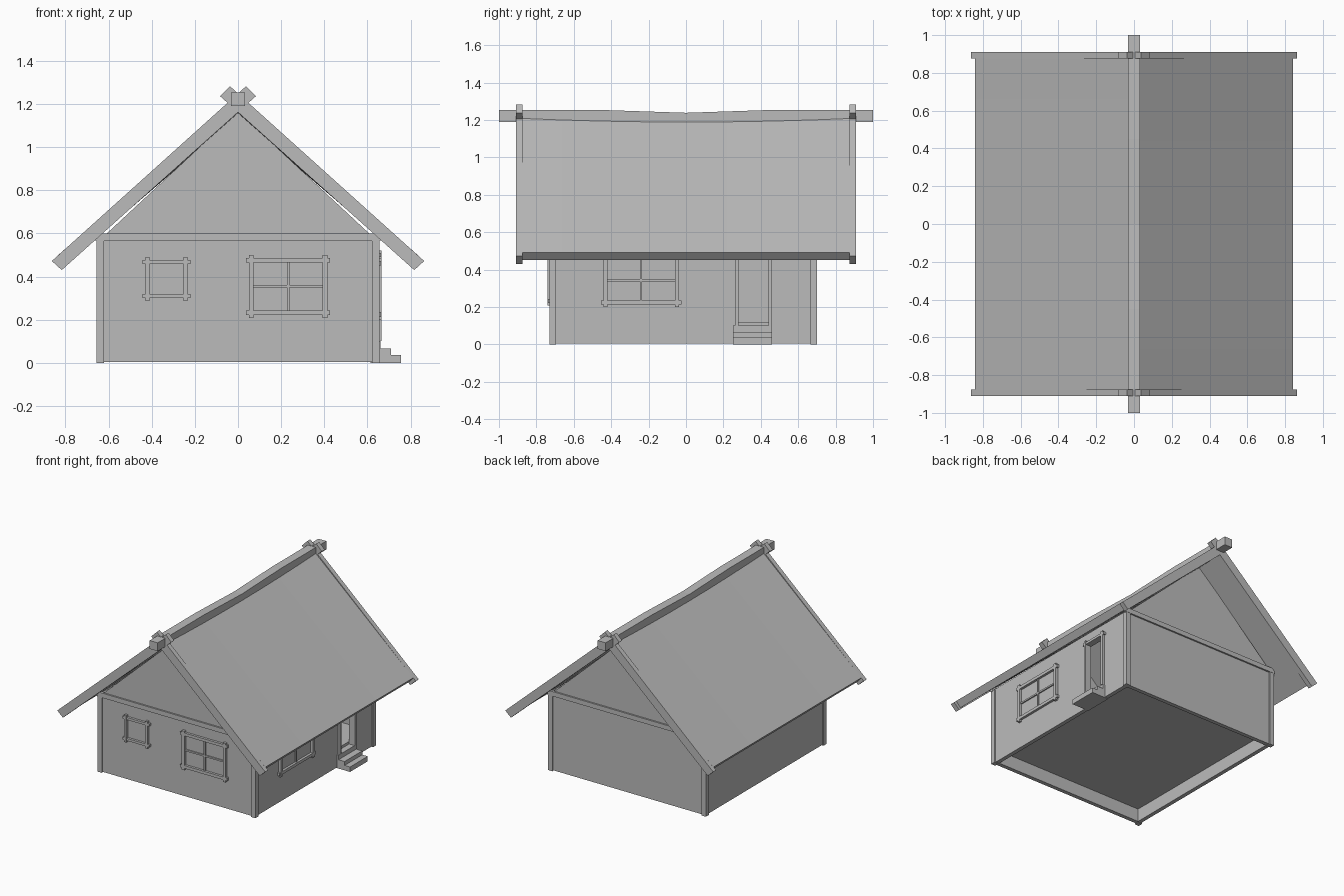
import bpy, bmesh
from mathutils import Vector

cube = bpy.data.objects.get("Cube")
if cube:
    bpy.data.objects.remove(cube, do_unlink=True)

grey = bpy.data.materials.new("plain grey")
grey.use_nodes = True
grey.diffuse_color = (0.5, 0.5, 0.5, 1)
grey.node_tree.nodes["Principled BSDF"].inputs["Base Color"].default_value = (0.5, 0.5, 0.5, 1)


def finish(name, bm):
    bmesh.ops.recalc_face_normals(bm, faces=bm.faces)
    mesh = bpy.data.meshes.new(name)
    bm.to_mesh(mesh)
    bm.free()
    mesh.materials.append(grey)
    obj = bpy.data.objects.new(name, mesh)
    bpy.context.collection.objects.link(obj)
    return obj


def loft(name, rings):
    """Skin a closed solid through rings of equal length."""
    bm = bmesh.new()
    loops = [[bm.verts.new(p) for p in ring] for ring in rings]
    n = len(loops[0])
    for a, b in zip(loops, loops[1:]):
        for i in range(n):
            j = (i + 1) % n
            bm.faces.new((a[i], a[j], b[j], b[i]))
    bm.faces.new(loops[0])
    bm.faces.new(loops[-1])
    return finish(name, bm)


def prism(name, profile, lo, hi, axis="y"):
    """Extrude an upright profile along x or y."""
    def place(u, z, t):
        return Vector((u, t, z)) if axis == "y" else Vector((t, u, z))
    return loft(name, [[place(u, z, t) for u, z in profile] for t in (lo, hi)])


def box(name, x, y, z):
    return prism(name, [(x[0], z[0]), (x[1], z[0]), (x[1], z[1]), (x[0], z[1])], *y)


# Body dimensions
WX, Y0, Y1, TOP, T = 0.645, -0.72, 0.69, 0.58, 0.03
D0, D1, DTOP, FLOOR = 0.28, 0.44, 0.49, 0.10

# Walls and floor
box("front_wall", (-WX, WX), (Y0, Y0 + T), (0.004, TOP))
box("back_wall", (-WX, WX), (Y1 - T, Y1), (0.004, TOP))
box("right_wall", (-WX, -WX + T), (Y0 + T, Y1 - T), (0.004, TOP))
prism("left_wall_with_doorway",
      [(Y0 + T, 0.004), (D0, 0.004), (D0, DTOP), (D1, DTOP), (D1, 0.004),
       (Y1 - T, 0.004), (Y1 - T, TOP), (Y0 + T, TOP)], WX - T, WX, "x")
box("floor", (-WX + T, WX - T), (Y0 + T, Y1 - T), (FLOOR, FLOOR + 0.02))

# Corner posts
for sx in (-1, 1):
    for end, y in (("front", (Y0 - 0.01, Y0 + 0.025)), ("back", (Y1 - 0.025, Y1 + 0.01))):
        side = "left" if sx > 0 else "right"
        box(f"{end}_{side}_post", sorted((sx * 0.62, sx * 0.655)), y, (0, 0.57))

# Gables and tie beams
for end, y, out in (("front", Y0, -1), ("back", Y1, 1)):
    prism(f"{end}_gable", [(-0.64, 0.57), (0.64, 0.57), (0, 1.165)],
          *sorted((y, y - out * T)))
    box(f"{end}_tie_beam", (-0.66, 0.66), sorted((y - out * 0.01, y + out * 0.012)), (0.565, 0.60))

# Sagging roof slopes
SLOPE, APEX, EAVE = 0.885, 1.237, 0.843
for sx, side in ((1, "left"), (-1, "right")):
    rings = []
    for i in range(-4, 5):
        y = 0.88 * i / 4
        sag = 0.02 * (1 - (i / 4) ** 2)
        low = APEX - SLOPE * EAVE
        section = [(0, APEX - sag), (EAVE, low), (EAVE - 0.036, low - 0.041),
                   (0, APEX - 0.073 - sag)]
        rings.append([Vector((sx * x, y, z)) for x, z in section])
    loft(f"{side}_roof_slope", rings)

# Crossed barge boards at both ends
board = [(-0.083, 1.236), (-0.037, 1.282), (0.863, 0.472), (0.817, 0.43)]
for end, y in (("front", (-0.91, -0.875)), ("back", (0.875, 0.91))):
    for sx, side in ((1, "left"), (-1, "right")):
        prism(f"{end}_{side}_barge_board", [(sx * x, z) for x, z in board], *y)

# Ridge beam with a dip in the middle
rings = []
for y, dip in ((-1, 0), (-0.45, 0), (0, 0.015), (0.45, 0), (1, 0)):
    rings.append([Vector((x, y, z - dip)) for x, z in
                  ((-0.033, 1.19), (0.033, 1.19), (0.033, 1.253), (-0.033, 1.253))])
loft("ridge_beam", rings)


def on_wall(name, wall, u, z, depth):
    """Put a strip on the front or the left wall, standing out by depth."""
    if wall == "front":
        return box(name, u, (Y0 - depth, Y0 + 0.005), z)
    return box(name, (WX - 0.005, WX + depth), u, z)


def window(name, wall, u, z, bar, ear, cross):
    for k, v in enumerate((u[0] + ear, u[1] - ear - bar)):
        on_wall(f"{name}_upright_{k}", wall, (v, v + bar), z, 0.02)
    for k, v in enumerate((z[0] + ear, z[1] - ear - bar)):
        on_wall(f"{name}_rail_{k}", wall, u, (v, v + bar), 0.018)
    if cross:
        cu, cz, h = sum(u) / 2, sum(z) / 2, 0.006
        on_wall(f"{name}_mullion", wall, (cu - h, cu + h), (z[0] + ear, z[1] - ear), 0.010)
        on_wall(f"{name}_crossbar", wall, (u[0] + ear, u[1] - ear), (cz - h, cz + h), 0.009)


# Windows
window("small_window", "front", (-0.443, -0.22), (0.287, 0.49), 0.018, 0.014, False)
window("large_window", "front", (0.037, 0.427), (0.208, 0.50), 0.022, 0.013, True)
window("side_window", "left", (-0.455, -0.025), (0.20, 0.485), 0.022, 0.013, True)

# Door frame
for k, v in enumerate((D0 - 0.018, D1)):
    on_wall(f"door_jamb_{k}", "left", (v, v + 0.018), (FLOOR, DTOP + 0.03), 0.02)
on_wall("door_lintel", "left", (D0 - 0.03, D1 + 0.03), (DTOP, DTOP + 0.018), 0.018)

# Steps up to the door
prism("door_steps",
      [(WX - T, 0), (0.755, 0), (0.755, 0.037), (0.71, 0.037), (0.71, 0.066),
       (0.66, 0.066), (0.66, FLOOR), (WX - T, FLOOR)], 0.25, 0.46)
